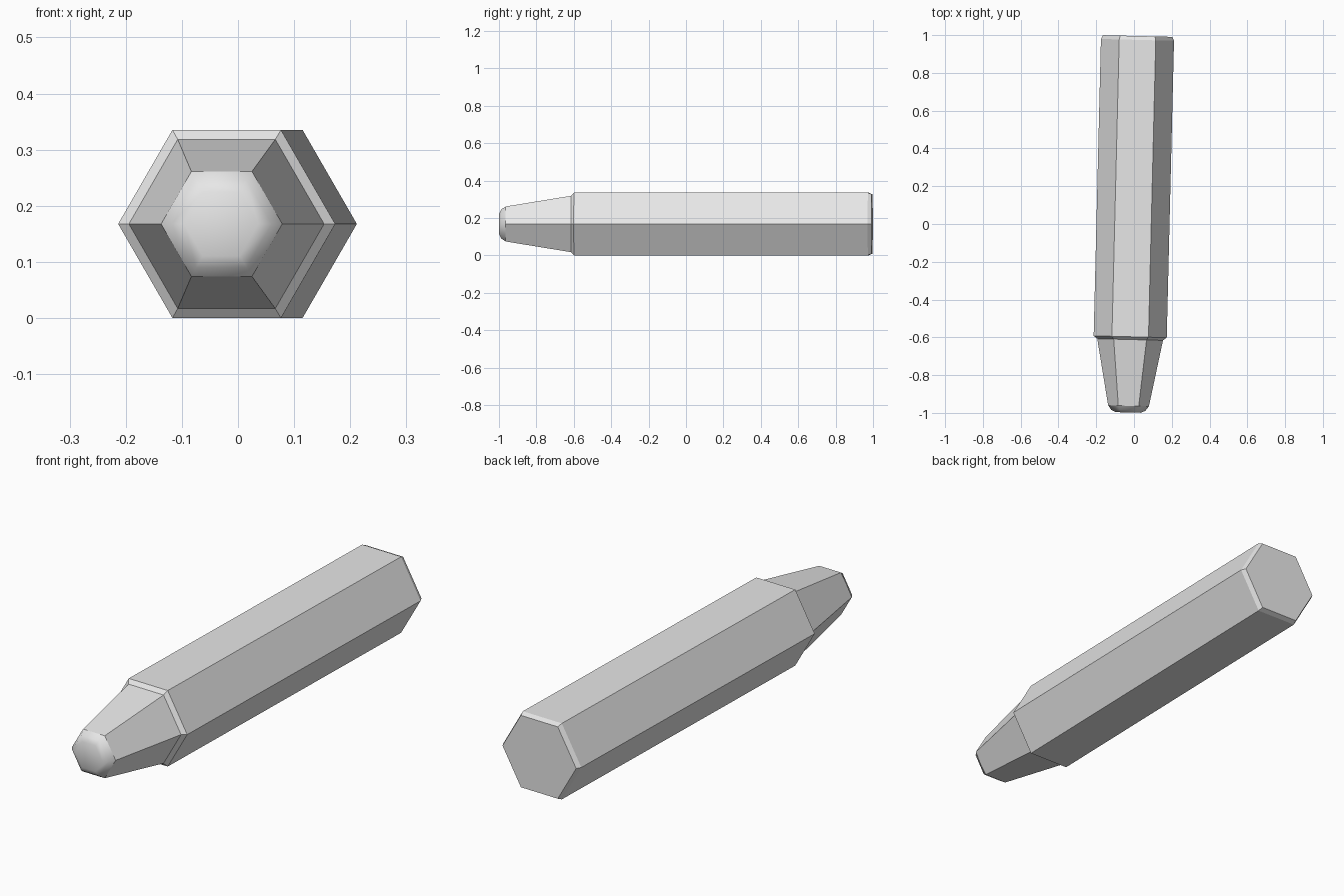
import bpy, bmesh, math
from mathutils import Matrix

if "Cube" in bpy.data.objects:
    bpy.data.objects.remove(bpy.data.objects["Cube"], do_unlink=True)

SIDES = 6
RADIUS = 0.1935
HALF_HEIGHT = RADIUS * math.cos(math.pi / SIDES)

# One plain grey for the whole crayon
grey = bpy.data.materials.new("plain grey")
grey.use_nodes = True
grey.diffuse_color = (0.8, 0.8, 0.8, 1)
grey.node_tree.nodes["Principled BSDF"].inputs["Base Color"].default_value = (0.8, 0.8, 0.8, 1)

# The crayon lies along y, turned very slightly
PLACE = Matrix.Translation((-0.0055, 0, HALF_HEIGHT)) @ Matrix.Rotation(-0.0245, 4, "Z")


def hex_loft(name, profile, cap_front=False, cap_back=False, smooth=False):
    """Loft hexagonal rings given as (position along y, corner radius), front to back."""
    bm = bmesh.new()
    rings = []
    for y, r in profile:
        angles = [2 * math.pi * i / SIDES for i in range(SIDES)]
        rings.append([bm.verts.new((r * math.cos(a), y, r * math.sin(a))) for a in angles])
    for front, back in zip(rings, rings[1:]):
        for i in range(SIDES):
            j = (i + 1) % SIDES
            bm.faces.new((front[i], front[j], back[j], back[i]))
    if cap_front:
        bm.faces.new(list(reversed(rings[0])))
    if cap_back:
        bm.faces.new(rings[-1])
    # Outward normals: away from the long axis, or along it on the caps
    bm.normal_update()
    centre_y = (profile[0][0] + profile[-1][0]) / 2
    for f in bm.faces:
        c = f.calc_center_median()
        c.y -= centre_y
        if f.normal.dot(c) < 0:
            f.normal_flip()
        f.smooth = smooth
    bm.transform(PLACE)
    mesh = bpy.data.meshes.new(name)
    bm.to_mesh(mesh)
    bm.free()
    mesh.materials.append(grey)
    obj = bpy.data.objects.new(name, mesh)
    bpy.context.collection.objects.link(obj)
    return obj


# Long barrel with a chamfer at each end
hex_loft("barrel", [(-0.612, 0.174), (-0.597, RADIUS), (0.975, RADIUS), (0.9955, 0.183)],
         cap_back=True)

# Tapered nose
hex_loft("tapered_nose", [(-0.963, 0.108), (-0.612, 0.174)])

# Softly rounded tip
hex_loft("rounded_tip", [(-0.998, 0.066), (-0.987, 0.09), (-0.963, 0.108)],
         cap_front=True, smooth=True)
